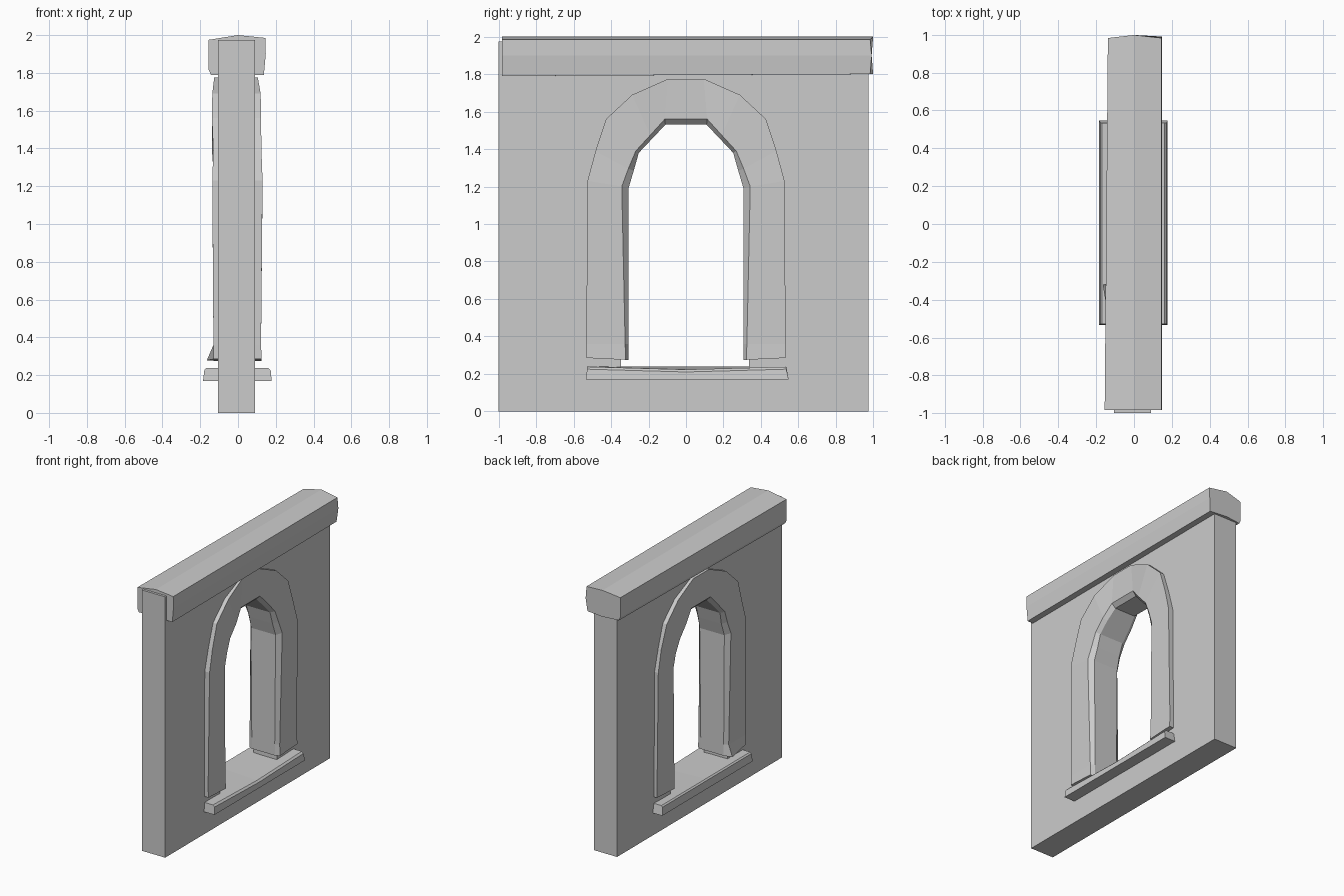
import bpy, bmesh

if "Cube" in bpy.data.objects:
    bpy.data.objects.remove(bpy.data.objects["Cube"])


def make_object(name, bm):
    bmesh.ops.recalc_face_normals(bm, faces=bm.faces)
    mesh = bpy.data.meshes.new(name)
    bm.to_mesh(mesh)
    bm.free()
    ob = bpy.data.objects.new(name, mesh)
    bpy.context.collection.objects.link(ob)
    return ob


def loft(name, rings):
    """Join equal-length closed rings of points and cap both ends."""
    bm = bmesh.new()
    rows = [[bm.verts.new(p) for p in ring] for ring in rings]
    n = len(rows[0])
    for a, b in zip(rows, rows[1:]):
        for i in range(n):
            j = (i + 1) % n
            bm.faces.new((a[i], a[j], b[j], b[i]))
    bm.faces.new(rows[0][::-1])
    bm.faces.new(rows[-1])
    return make_object(name, bm)


def prism(name, outline, x0, x1):
    return loft(name, [[(x, y, z) for y, z in outline] for x in (x0, x1)])


# Wall slab with the window opening cut through it
wall = prism("wall", [(-1, 0), (0.975, 0), (0.975, 1.975), (-1, 1.975)], -0.105, 0.09)
cutter = prism("opening_cutter",
               [(-0.345, 0.2), (0.335, 0.2), (0.36, 1.2), (0.29, 1.41), (0.13, 1.6),
                (-0.13, 1.6), (-0.29, 1.41), (-0.37, 1.2)], -0.5, 0.5)
cutter.hide_render = True
cut = wall.modifiers.new("opening", 'BOOLEAN')
cut.operation = 'DIFFERENCE'
cut.solver = 'EXACT'
cut.object = cutter
bpy.context.view_layer.objects.active = wall
bpy.ops.object.modifier_apply(modifier=cut.name)
bpy.data.objects.remove(cutter)

# Arch surround: outer edge, face inner edge, reveal edge (|y|, z), back x, front x
half = [
    ((0.532, 0.285), (0.322, 0.275), (0.308, 0.275), -0.130, 0.125),
    ((0.532, 0.36), (0.325, 0.36), (0.308, 0.36), -0.130, 0.122),
    ((0.526, 1.23), (0.343, 1.20), (0.307, 1.19), -0.136, 0.130),
    ((0.483, 1.39), (0.308, 1.295), (0.279, 1.285), -0.131, 0.124),
    ((0.427, 1.56), (0.268, 1.39), (0.252, 1.38), -0.138, 0.122),
    ((0.287, 1.69), (0.190, 1.475), (0.181, 1.455), -0.136, 0.120),
    ((0.095, 1.775), (0.113, 1.56), (0.110, 1.53), -0.126, 0.105),
]


def arch_ring(station, side):
    (oy, oz), (fy, fz), (ry, rz), xb, xf = station
    return [(xb, side * oy, oz), (xf, side * oy, oz), (xf, side * fy, fz),
            (xf - 0.03, side * ry, rz), (xb + 0.03, side * ry, rz), (xb, side * fy, fz)]


rings = [arch_ring(s, -1) for s in half] + [arch_ring(s, 1) for s in reversed(half)]
rings[0][5] = (-0.165, -0.32, 0.278)  # flared foot corner
loft("arch_surround", rings)


# Coping beam along the top, slightly tapered, with a bowed back end
def cap_ring(y, left, bottom, bow=0.0):
    return [(left, y, 1.975), (0, y + bow, 2.0), (0.145, y, 1.985),
            (0.147, y + bow / 2, 1.9), (0.137, y, bottom),
            (0, y + bow, bottom), (left + 0.012, y, bottom), (left, y, bottom + 0.025)]


loft("coping", [cap_ring(-0.982, -0.155, 1.79), cap_ring(0.983, -0.138, 1.80, 0.016)])


# Window sill with a worn dip in the middle of the front edge
def sill_ring(y_bottom, y_top, dip=0.0):
    return [(-0.185, y_bottom, 0.17), (0.178, y_bottom, 0.17), (0.173, y_top, 0.225 - dip),
            (0.160, y_top, 0.238 - dip), (-0.168, y_top, 0.238), (-0.178, y_top, 0.228)]


loft("sill", [sill_ring(-0.535, -0.528), sill_ring(0.0, 0.0, 0.015), sill_ring(0.548, 0.535)])
